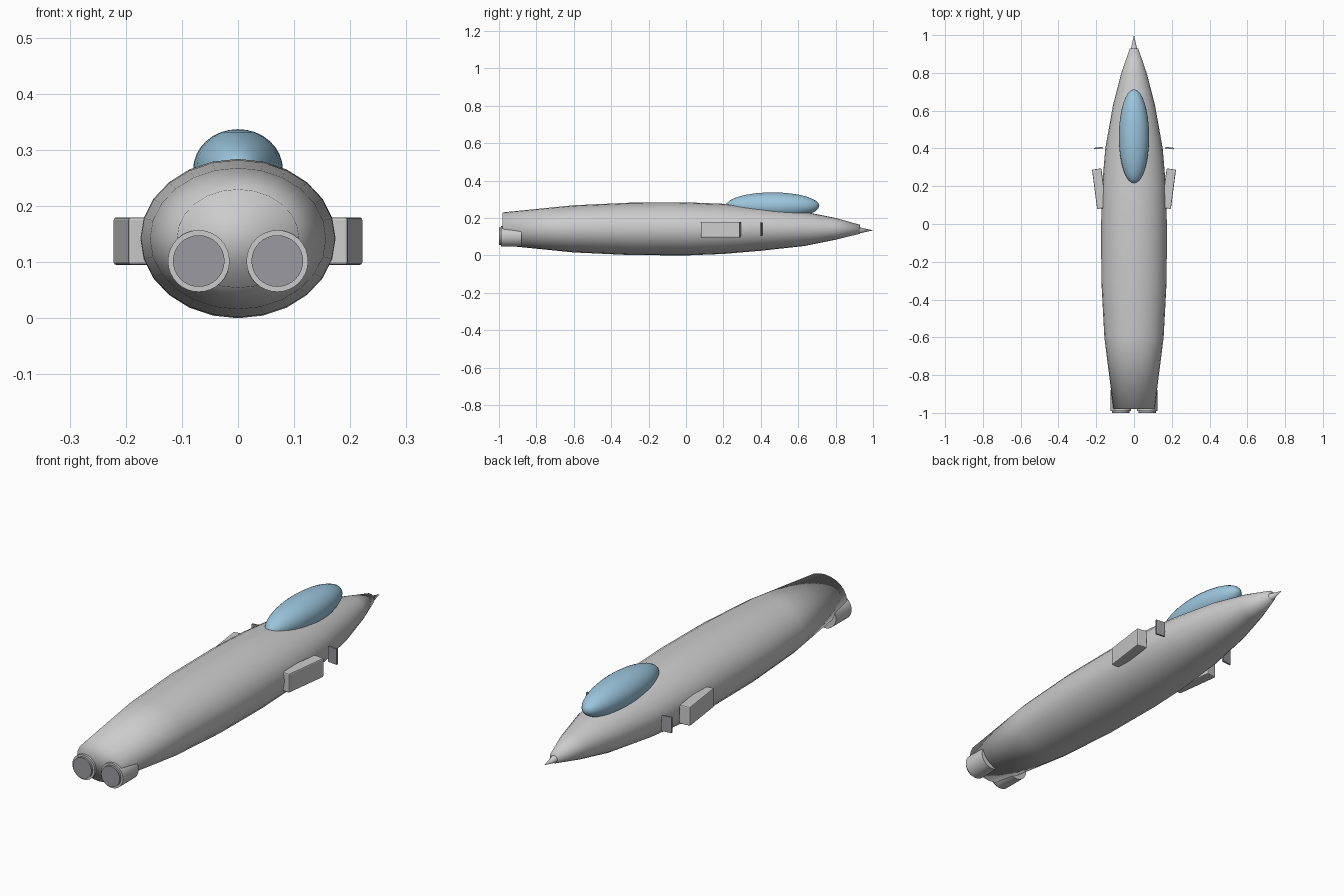
import bpy, bmesh
from math import sin, cos, pi, radians

if "Cube" in bpy.data.objects:
    bpy.data.objects.remove(bpy.data.objects["Cube"])

SIDES = 24


def material(name, rgb):
    m = bpy.data.materials.new(name)
    m.diffuse_color = (*rgb, 1)
    m.use_nodes = True
    m.node_tree.nodes["Principled BSDF"].inputs["Base Color"].default_value = m.diffuse_color
    return m


BLUE = material("canopy_blue", (0.33, 0.56, 0.72))
DARK = material("dark_grey", (0.33, 0.33, 0.35))


def finish(name, mat=None, angle=40):
    ob = bpy.context.object
    ob.name = name
    if mat:
        ob.data.materials.append(mat)
    if angle:
        bpy.ops.object.shade_smooth_by_angle(angle=radians(angle))
    return ob


def loft(name, sections):
    """Skin elliptical sections (y, half width, centre z, half height)."""
    bm = bmesh.new()
    rings = []
    for y, w, zc, h in sections:
        rings.append([bm.verts.new((w * cos(2 * pi * i / SIDES), y,
                                    zc + h * sin(2 * pi * i / SIDES)))
                      for i in range(SIDES)])
    for a, b in zip(rings, rings[1:]):
        for i in range(SIDES):
            j = (i + 1) % SIDES
            bm.faces.new((a[i], a[j], b[j], b[i]))
    bm.faces.new(rings[0])
    bm.faces.new(rings[-1])
    bmesh.ops.recalc_face_normals(bm, faces=bm.faces)
    me = bpy.data.meshes.new(name)
    bm.to_mesh(me)
    bm.free()
    for p in me.polygons:
        p.use_smooth = True
    ob = bpy.data.objects.new(name, me)
    bpy.context.collection.objects.link(ob)
    return ob


def cylinder(name, r, y0, y1, x, z, mat=None):
    bpy.ops.mesh.primitive_cylinder_add(
        vertices=32, radius=r, depth=abs(y1 - y0),
        location=(x, (y0 + y1) / 2, z), rotation=(pi / 2, 0, 0))
    return finish(name, mat)


def box(name, size, loc, turn, bevel=0, mat=None):
    bpy.ops.mesh.primitive_cube_add(size=1, location=loc, rotation=(0, 0, turn))
    ob = bpy.context.object
    ob.scale = size
    bpy.ops.object.transform_apply(location=False, rotation=False, scale=True)
    if bevel:
        b = ob.modifiers.new("bevel", "BEVEL")
        b.width, b.segments = bevel, 2
    return finish(name, mat, 0)


# Fuselage
loft("fuselage", [
    (-0.98, 0.109, 0.142, 0.088),
    (-0.60, 0.157, 0.142, 0.126),
    (-0.30, 0.173, 0.142, 0.140),
    (0.00, 0.174, 0.142, 0.142),
    (0.20, 0.169, 0.142, 0.134),
    (0.40, 0.152, 0.142, 0.117),
    (0.63, 0.111, 0.142, 0.092),
    (0.80, 0.067, 0.142, 0.058),
    (0.93, 0.022, 0.140, 0.024),
])

# Nose spike
bpy.ops.mesh.primitive_cone_add(vertices=16, radius1=0.018, radius2=0, depth=0.08,
                                location=(0, 0.96, 0.134), rotation=(-pi / 2, 0, 0))
finish("nose_spike")

# Canopy
bpy.ops.mesh.primitive_uv_sphere_add(segments=32, ring_count=16, radius=1,
                                     location=(0, 0.463, 0.265))
bpy.context.object.scale = (0.08, 0.25, 0.072)
bpy.ops.object.transform_apply(location=False, rotation=False, scale=True)
finish("canopy", BLUE)

# Paired parts: engines, intakes and intake plates
for side, s in (("left", -1), ("right", 1)):
    cylinder(f"engine_{side}", 0.055, -0.99, -0.88, s * 0.07, 0.102)
    cylinder(f"exhaust_{side}", 0.046, -1.0, -0.97, s * 0.07, 0.102, DARK)
    turn = -s * radians(7.4)
    box(f"intake_{side}", (0.05, 0.21, 0.085), (s * 0.184, 0.187, 0.1375), turn, 0.005)
    box(f"intake_plate_{side}", (0.045, 0.008, 0.07), (s * 0.188, 0.402, 0.14), turn, 0, DARK)
